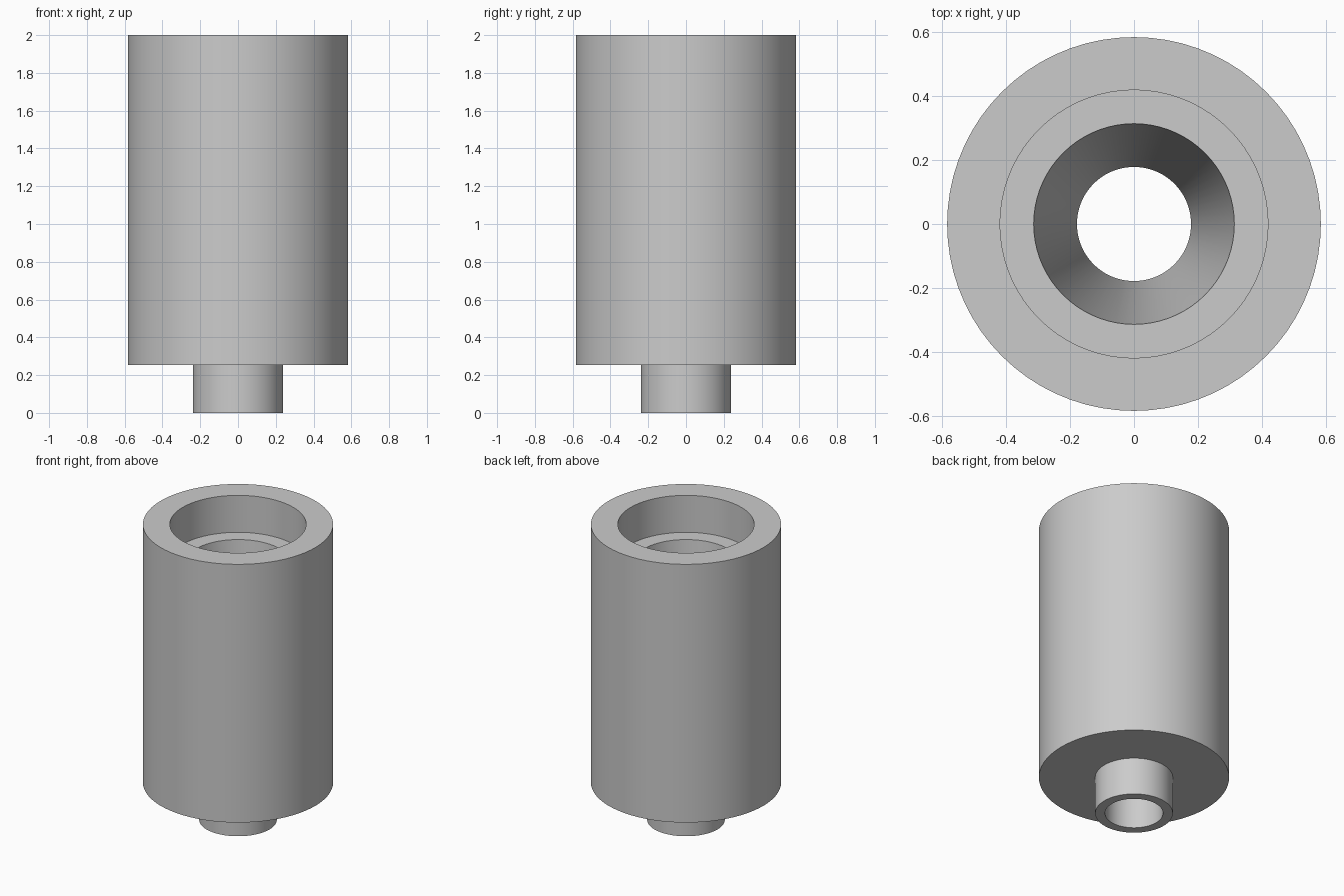
import bpy
import bmesh
from math import cos, sin, tau, radians

cube = bpy.data.objects.get("Cube")
if cube:
    bpy.data.objects.remove(cube, do_unlink=True)

SIDES = 72

# One plain grey for the whole body
grey = bpy.data.materials.new("plain_grey")
grey.use_nodes = True
colour = (0.6, 0.6, 0.6, 1)
grey.diffuse_color = colour
grey.node_tree.nodes["Principled BSDF"].inputs["Base Color"].default_value = colour


def lathe(name, profile):
    """Revolve a closed (radius, height) profile, listed counter-clockwise."""
    bm = bmesh.new()
    rings = [[bm.verts.new((r * cos(tau * i / SIDES), r * sin(tau * i / SIDES), z))
              for i in range(SIDES)] for r, z in profile]
    for a, b in zip(rings, rings[1:] + rings[:1]):
        for i in range(SIDES):
            j = (i + 1) % SIDES
            bm.faces.new((a[i], a[j], b[j], b[i]))
    bmesh.ops.recalc_face_normals(bm, faces=bm.faces)
    mesh = bpy.data.meshes.new(name)
    bm.to_mesh(mesh)
    bm.free()
    mesh.materials.append(grey)
    obj = bpy.data.objects.new(name, mesh)
    bpy.context.collection.objects.link(obj)
    bpy.ops.object.select_all(action='DESELECT')
    obj.select_set(True)
    bpy.context.view_layer.objects.active = obj
    bpy.ops.object.shade_smooth_by_angle(angle=radians(30))
    return obj


# Cylinder with a spout below, a socket on top and a tapered bore through it
lathe("hollow_cylinder_with_spout", [
    (0.178, 0), (0.238, 0),          # spout rim
    (0.238, 0.253), (0.583, 0.253),  # underside of the body
    (0.583, 2), (0.418, 2),          # top rim
    (0.418, 1.75), (0.313, 1.75),    # socket ledge
    (0.178, 0.253),                  # foot of the tapered bore
])
